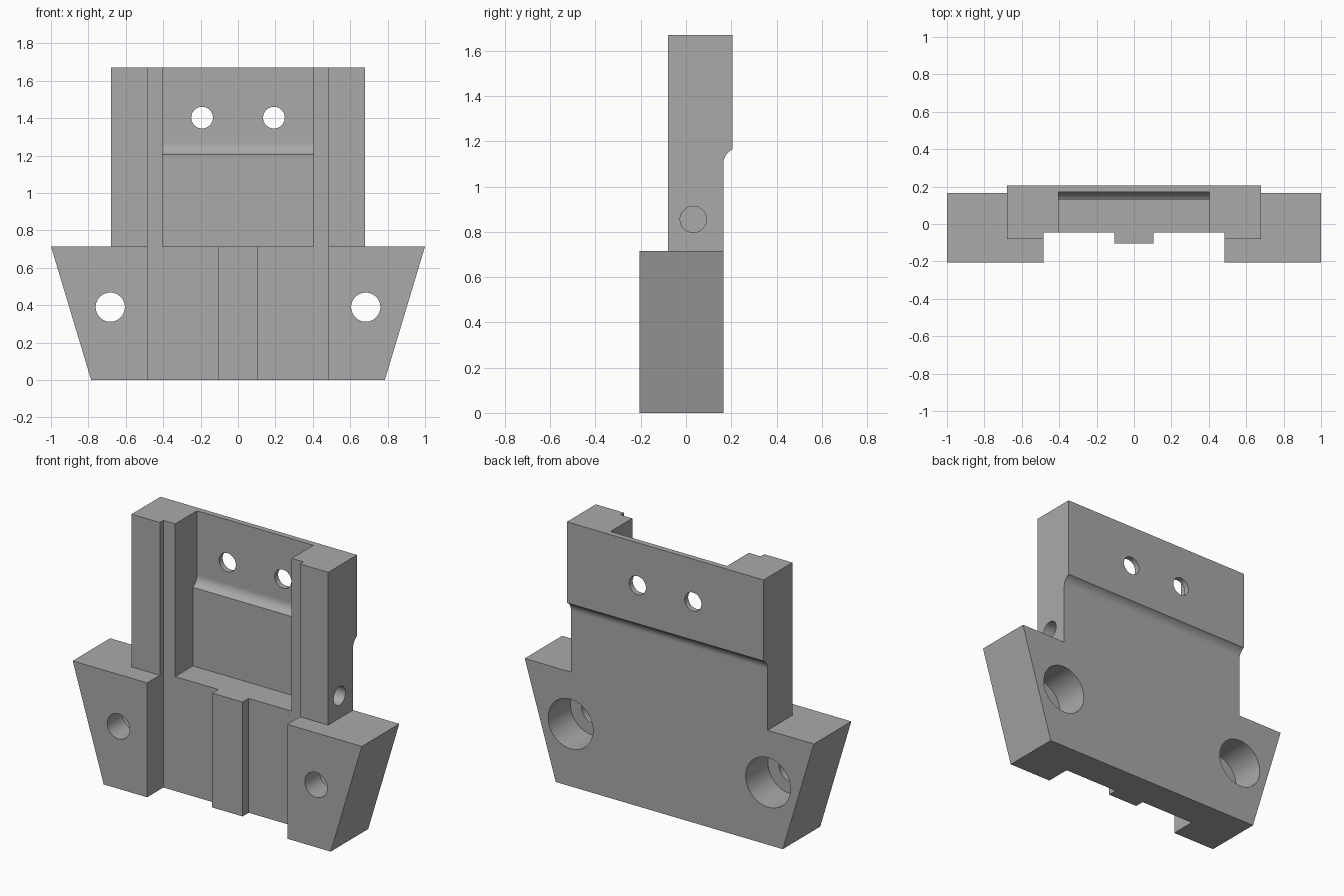
import bpy, bmesh, math
from mathutils import Vector

cube = bpy.data.objects.get("Cube")
if cube:
    bpy.data.objects.remove(cube, do_unlink=True)

grey = bpy.data.materials.new("machined_grey")
grey.use_nodes = True
grey.diffuse_color = (0.4, 0.4, 0.4, 1)
grey.node_tree.nodes["Principled BSDF"].inputs["Base Color"].default_value = (0.4, 0.4, 0.4, 1)


def prism(name, outline, place, lo, hi):
    """Extrude a 2D outline from lo to hi; place(a, b, d) maps it into space."""
    bm = bmesh.new()
    face = bm.faces.new([bm.verts.new(place(a, b, lo)) for a, b in outline])
    moved = bmesh.ops.extrude_face_region(bm, geom=[face])["geom"]
    shift = Vector(place(0, 0, hi)) - Vector(place(0, 0, lo))
    bmesh.ops.translate(bm, vec=shift, verts=[v for v in moved if isinstance(v, bmesh.types.BMVert)])
    bmesh.ops.recalc_face_normals(bm, faces=bm.faces)
    mesh = bpy.data.meshes.new(name)
    bm.to_mesh(mesh)
    bm.free()
    mesh.materials.append(grey)
    obj = bpy.data.objects.new(name, mesh)
    bpy.context.collection.objects.link(obj)
    return obj


def along_x(y, z, d):
    return (d, y, z)


def along_y(x, z, d):
    return (x, d, z)


def along_z(x, y, d):
    return (x, y, d)


def circle(cx, cy, r, n=48):
    return [(cx + r * math.cos(i * math.tau / n), cy + r * math.sin(i * math.tau / n)) for i in range(n)]


def arc(cx, cy, r, start, end, n=12):
    angles = [math.radians(start + (end - start) * i / n) for i in range(n + 1)]
    return [(cx + r * math.cos(t), cy + r * math.sin(t)) for t in angles]


def rect(x0, x1, y0, y1):
    return [(x0, y0), (x1, y0), (x1, y1), (x0, y1)]


# Main sizes
FRONT, BACK, LOWER_BACK = -0.205, 0.205, 0.165
SHOULDER, TOP = 0.715, 1.67
HALF_UPPER, HALF_CHANNEL, HALF_POCKET, HALF_RIB = 0.68, 0.485, 0.403, 0.105
FILLET = 0.07

# Solid block: tapered base with an upright plate
half = [(0.785, 0), (1, SHOULDER), (HALF_UPPER, SHOULDER), (HALF_UPPER, TOP)]
outline = half + [(-x, z) for x, z in reversed(half)]
body = prism("bracket_body", outline, along_y, FRONT, BACK)

cutters = []


def cut(name, *args):
    cutters.append(prism(name, *args))


# Back relief ending in a concave fillet below the thick upper band
sweep = math.degrees(math.acos((LOWER_BACK + FILLET - BACK) / FILLET))
relief = [(LOWER_BACK, -0.1)] + arc(LOWER_BACK + FILLET, 1.1, FILLET, 180, 180 - sweep)
relief += [(0.4, relief[-1][1]), (0.4, -0.1)]
cut("back_relief", relief, along_x, -1.2, 1.2)

# Upright set back from the base front
cut("upright_setback", rect(-0.75, 0.75, SHOULDER, 1.8), along_y, -0.4, -0.08)

# Front channel with a low central rib
for side in (-1, 1):
    a, b = sorted((side * HALF_RIB, side * HALF_CHANNEL))
    cut("channel_side", rect(a, b, -0.4, -0.045), along_z, -0.1, 1.8)
cut("rib_front", rect(-0.3, 0.3, -0.4, -0.105), along_z, -0.1, 1.8)
cut("upper_channel", rect(-HALF_CHANNEL, HALF_CHANNEL, -0.4, -0.045), along_z, SHOULDER, 1.8)

# Pocket whose rear wall steps back through a fillet
wall = arc(0.17 - FILLET, 1.27, FILLET, -math.degrees(math.acos(0.03 / FILLET)), 0)
pocket = [(-0.4, SHOULDER), (0.13, SHOULDER)] + wall + [(0.17, 1.8), (-0.4, 1.8)]
cut("pocket", pocket, along_x, -HALF_POCKET, HALF_POCKET)

# Mounting holes with rear counterbores, and small upper holes
for side in (-1, 1):
    cut("mount_hole", circle(side * 0.683, 0.39, 0.078), along_y, -0.4, 0.4)
    cut("counterbore", circle(side * 0.683, 0.39, 0.155), along_y, -0.055, 0.4)
    cut("upper_hole", circle(side * 0.192, 1.403, 0.058), along_y, -0.4, 0.4)

# Blind hole in one flank
cut("flank_hole", circle(0.032, 0.855, 0.058), along_x, 0.48, 0.9)

# Apply the cuts
bpy.ops.object.select_all(action="DESELECT")
bpy.context.view_layer.objects.active = body
body.select_set(True)
for cutter in cutters:
    mod = body.modifiers.new(cutter.name, "BOOLEAN")
    mod.operation, mod.solver, mod.object = "DIFFERENCE", "EXACT", cutter
    bpy.ops.object.modifier_apply(modifier=mod.name)
    bpy.data.objects.remove(cutter, do_unlink=True)

# Smooth the bores and fillets, keep the large planes flat
bpy.ops.object.shade_smooth_by_angle(angle=math.radians(30))
for poly in body.data.polygons:
    if max(abs(c) for c in poly.normal) > 0.9999:
        poly.use_smooth = False
